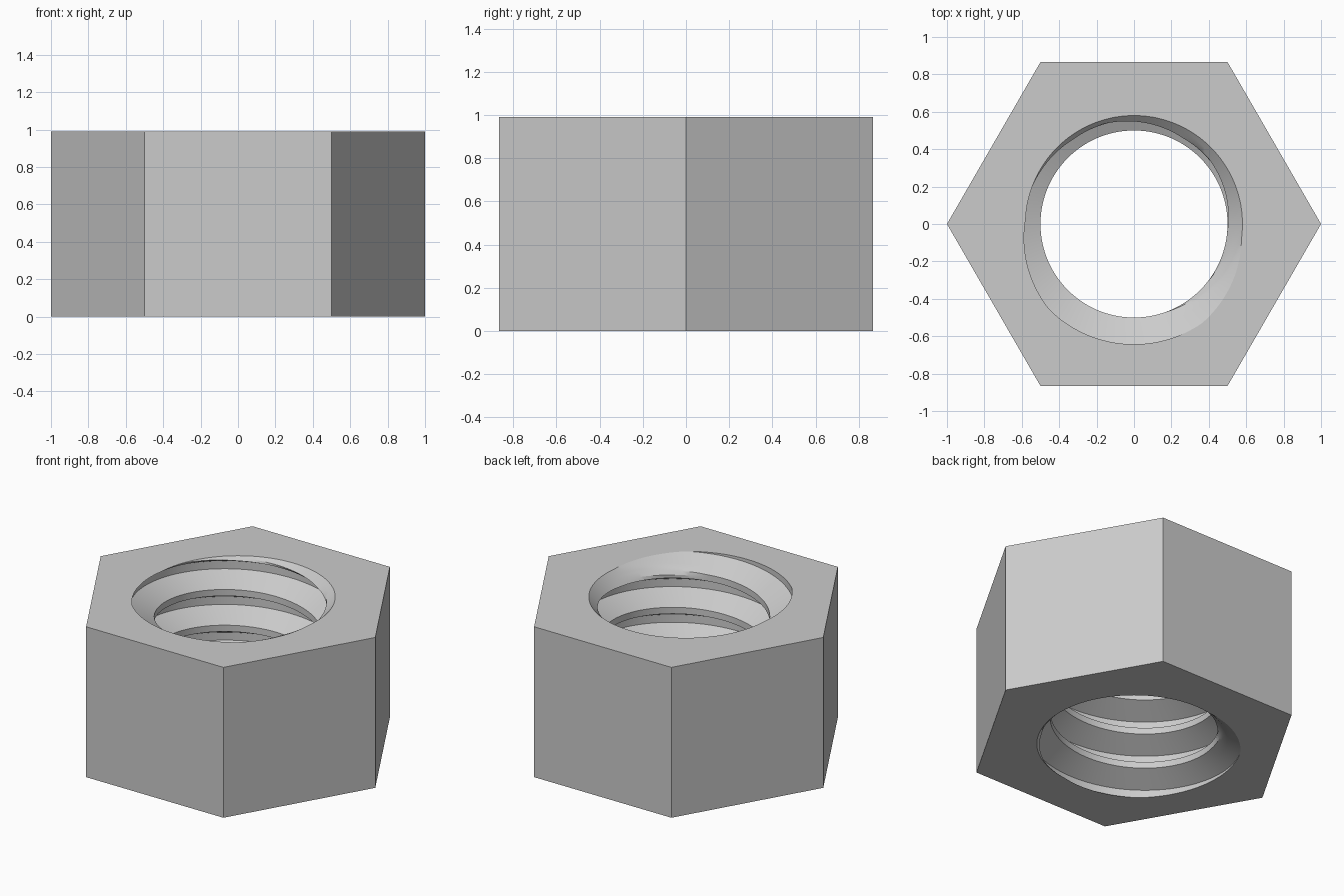
import bpy, bmesh, math

if "Cube" in bpy.data.objects:
    bpy.data.objects.remove(bpy.data.objects["Cube"], do_unlink=True)

HEIGHT = 0.99
PITCH = 0.235
CREST, ROOT, CHAMFER = 0.5, 0.643, 0.58
COLUMNS = 144
START = HEIGHT - PITCH * 265 / 360      # height of a groove centre at angle zero

# Thread break points as fractions of the pitch, measured from a groove centre
ROOT_HALF, CREST_HALF = 0.11, 0.09
FLANK = 0.5 - ROOT_HALF - CREST_HALF
HALF_STEPS = [0, ROOT_HALF] + [ROOT_HALF + FLANK * k / 5 for k in range(1, 6)]
STEPS = [-f for f in HALF_STEPS[:0:-1]] + HALF_STEPS + [0.5]


def thread_radius(fraction):
    """Trapezoid thread: flat root, straight flank, flat crest."""
    d = abs(fraction - round(fraction))
    t = min(max((d - ROOT_HALF) / FLANK, 0), 1)
    return ROOT + (CREST - ROOT) * t


def bore_radius(angle, z):
    fraction = (z - START) / PITCH - angle / math.tau
    edge = min(z, HEIGHT - z)
    return max(thread_radius(fraction), CHAMFER - edge)


def hexagon_radius(angle):
    return math.cos(math.pi / 6) / math.cos(angle % (math.pi / 3) - math.pi / 6)


# Closed section at each angle: helical bore rows, then the hexagonal wall
rows = [turn + s for turn in range(-6, 4) for s in STEPS]
bm = bmesh.new()
columns = []
for i in range(COLUMNS + 1):
    angle = math.tau * i / COLUMNS
    section = []
    for row in rows:
        z = START + PITCH * (row + angle / math.tau)
        z = min(max(z, 0), HEIGHT)
        section.append((bore_radius(angle, z), z))
    outer = hexagon_radius(angle)
    section += [(outer, HEIGHT), (outer, 0)]
    columns.append([bm.verts.new((r * math.cos(angle), r * math.sin(angle), z))
                    for r, z in section])

for a, b in zip(columns, columns[1:]):
    for j in range(len(a)):
        k = (j + 1) % len(a)
        bm.faces.new((a[j], a[k], b[k], b[j]))

# Weld the seam and the rows that run out at the two ends
bmesh.ops.remove_doubles(bm, verts=bm.verts, dist=0.0003)
bmesh.ops.dissolve_degenerate(bm, edges=bm.edges, dist=0.0001)
bmesh.ops.recalc_face_normals(bm, faces=bm.faces)

mesh = bpy.data.meshes.new("hex_nut")
bm.to_mesh(mesh)
bm.free()
nut = bpy.data.objects.new("hex_nut", mesh)
bpy.context.collection.objects.link(nut)

# Plain grey metal
grey = (0.6, 0.6, 0.6, 1)
metal = bpy.data.materials.new("grey_metal")
metal.use_nodes = True
metal.diffuse_color = grey
metal.node_tree.nodes["Principled BSDF"].inputs["Base Color"].default_value = grey
mesh.materials.append(metal)

bpy.context.view_layer.objects.active = nut
nut.select_set(True)
bpy.ops.object.shade_smooth_by_angle(angle=math.radians(20))
